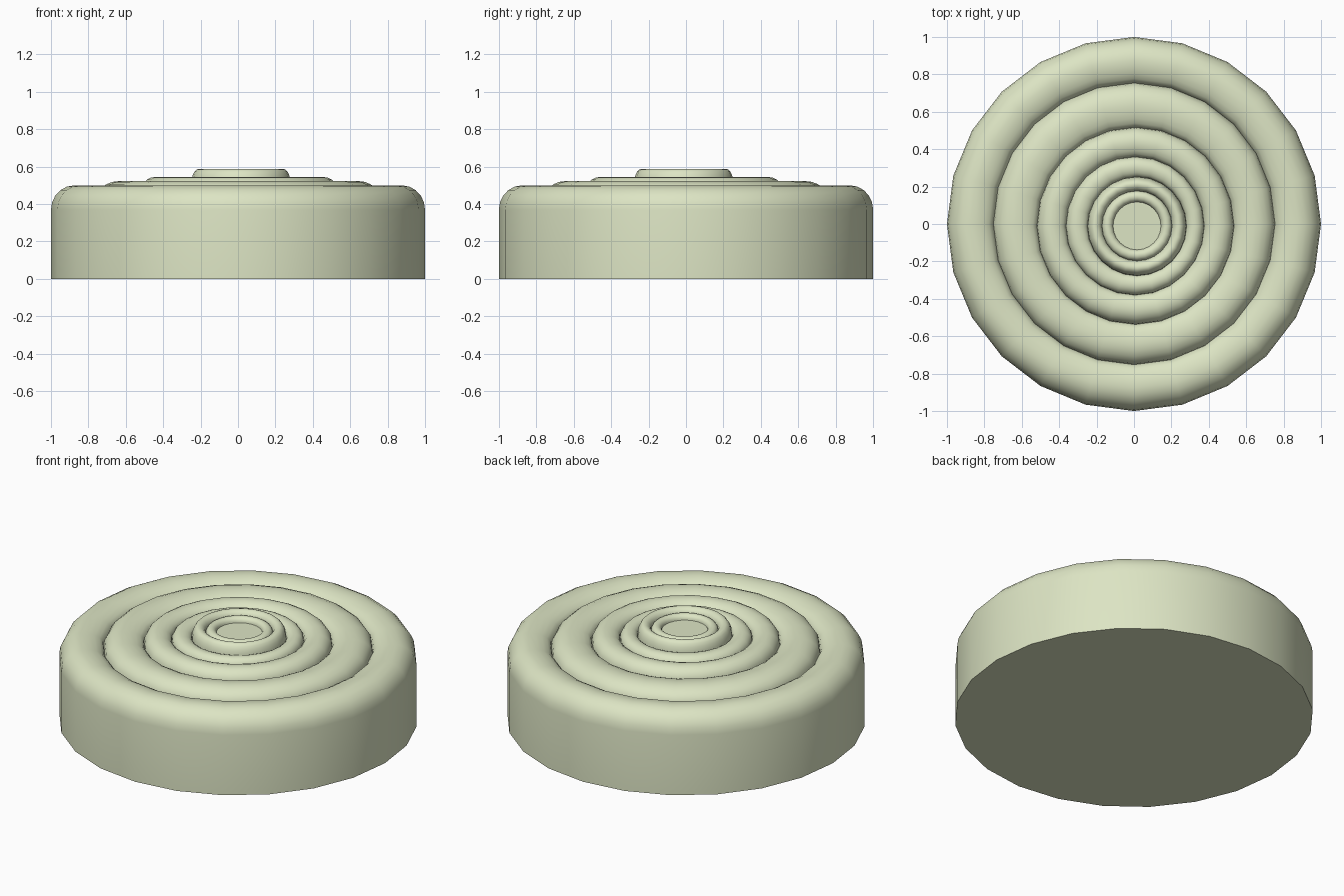
import bpy, bmesh
from math import sin, cos, pi, radians

if "Cube" in bpy.data.objects:
    bpy.data.objects.remove(bpy.data.objects["Cube"])

SIDES, STEPS = 24, 10

# creases between rings: radius, height, centre x, centre y
creases = [
    (1.0, 0.37, 0, 0),
    (0.753, 0.435, 0.001, 0.001),
    (0.527, 0.47, 0.008, -0.010),
    (0.370, 0.495, 0.006, -0.010),
    (0.265, 0.51, 0.016, -0.012),
    (0.187, 0.545, 0.016, -0.010),
    (0.128, 0.545, 0.016, -0.010),
]
# crest height of the rounded ring between each pair of creases
crests = [0.50, 0.523, 0.545, 0.545, 0.588, 0.575]

# full profile, from the base up and in towards the centre
profile = [(1.0, 0.0, 0, 0), creases[0]]
for a, b, top in zip(creases, creases[1:], crests):
    for i in range(1, STEPS + 1):
        t = pi * i / STEPS
        u = (1 - cos(t)) / 2
        base = a[1] if t < pi / 2 else b[1]
        profile.append((a[0] + (b[0] - a[0]) * u,
                        base + (top - base) * sin(t),
                        a[2] + (b[2] - a[2]) * u,
                        a[3] + (b[3] - a[3]) * u))

# sweep the profile around
bm = bmesh.new()
loops = []
for r, z, cx, cy in profile:
    loops.append([bm.verts.new((cx + r * cos(2 * pi * k / SIDES),
                                cy + r * sin(2 * pi * k / SIDES), z))
                  for k in range(SIDES)])
for lo, hi in zip(loops, loops[1:]):
    for k in range(SIDES):
        n = (k + 1) % SIDES
        bm.faces.new((lo[k], lo[n], hi[n], hi[k]))

# underside and centre dish floor
bm.faces.new(loops[0][::-1])
bm.faces.new(loops[-1])
bmesh.ops.recalc_face_normals(bm, faces=bm.faces)

mesh = bpy.data.meshes.new("ringed_disc")
bm.to_mesh(mesh)
bm.free()
obj = bpy.data.objects.new("ringed_disc", mesh)
bpy.context.collection.objects.link(obj)

# pale green finish
mat = bpy.data.materials.new("pale_green")
mat.diffuse_color = (0.72, 0.78, 0.55, 1)
mat.use_nodes = True
mat.node_tree.nodes["Principled BSDF"].inputs["Base Color"].default_value = mat.diffuse_color
mesh.materials.append(mat)

bpy.context.view_layer.objects.active = obj
obj.select_set(True)
bpy.ops.object.shade_smooth_by_angle(angle=radians(45))
